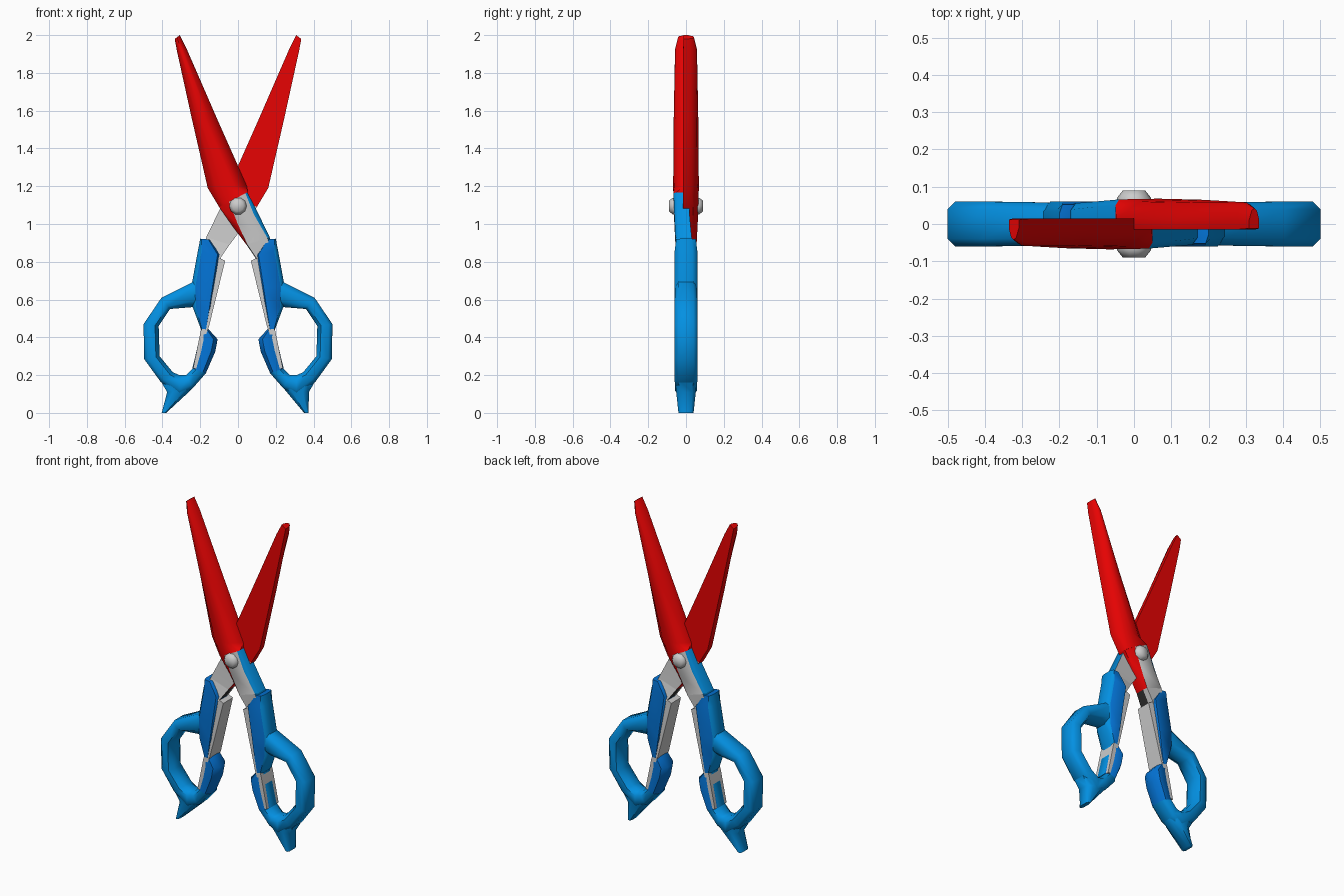
import bpy, bmesh, math

if "Cube" in bpy.data.objects:
    bpy.data.objects.remove(bpy.data.objects["Cube"])


def material(name, rgb):
    m = bpy.data.materials.new(name)
    m.diffuse_color = (*rgb, 1)
    m.use_nodes = True
    m.node_tree.nodes["Principled BSDF"].inputs["Base Color"].default_value = m.diffuse_color
    return m


RED = material("blade_red", (0.82, 0.001, 0.001))
GREY = material("metal_grey", (0.60, 0.60, 0.60))
LIGHT = material("light_blue", (0.001, 0.28, 0.76))
DARK = material("mid_blue", (0.001, 0.17, 0.66))
SHADE = material("dark_grey", (0.03, 0.03, 0.03))

# Cross-sections as (across, depth) fractions
OCT = [(0, .27), (.24, 0), (.75, 0), (1, .17), (1, .83), (.75, 1), (.24, 1), (0, .73)]
GRIP = [(0, .25), (.15, 0), (.84, 0), (1, .22), (1, .78), (.84, 1), (.15, 1), (0, .75)]
SWELL = [(0, .3), (.22, 0), (.72, 0), (1, .22), (1, .78), (.72, 1), (.22, 1), (0, .7)]
BLADE = [(0, .5), (.2, .1), (.45, 0), (.7, .1), (1, .65), (1, 1), (0, 1)]
BLADE_ROOT = [(0, .35), (.15, .17), (.35, 0), (.93, 0), (1, .2), (1, 1), (0, 1)]
BOX = [(0, 0), (1, 0), (1, 1), (0, 1)]


def arm_profile(a, b):
    return [(0, .35), (a, 0), (b, 0), (1, .2), (1, 1), (0, 1)]


def loft(name, sections, profile, mats, sides=None, turn=1):
    """Skin sections (x1, z1, x2, z2, y0, y1[, profile]); sides = material per strip."""
    bm = bmesh.new()
    rings = []
    for s in sections:
        x1, z1, x2, z2, y0, y1 = s[:6]
        prof = s[6] if len(s) > 6 else profile
        rings.append([bm.verts.new((turn * (x1 + (x2 - x1) * u),
                                    turn * (y0 + (y1 - y0) * v),
                                    z1 + (z2 - z1) * u)) for u, v in prof])
    n = len(rings[0])
    for a, b in zip(rings, rings[1:]):
        for i in range(n):
            j = (i + 1) % n
            f = bm.faces.new((a[i], a[j], b[j], b[i]))
            f.material_index = sides[i] if sides else 0
    bm.faces.new(rings[0])
    bm.faces.new(rings[-1])
    bmesh.ops.recalc_face_normals(bm, faces=bm.faces)
    me = bpy.data.meshes.new(name)
    bm.to_mesh(me)
    bm.free()
    for m in mats:
        me.materials.append(m)
    ob = bpy.data.objects.new(name, me)
    bpy.context.collection.objects.link(ob)
    return ob


# Each half is the other turned half a revolution about z
for turn, tag, tail in ((1, "front", 0.362), (-1, "back", 0.392)):
    # blade, from tip to pivot
    loft(tag + "_blade", [
        (-.335, 1.98, -.308, 2.0, -.042, .012),
        (-.324, 1.92, -.273, 1.93, -.058, .015),
        (-.245, 1.56, -.112, 1.56, -.065, .015),
        (-.16, 1.19, .048, 1.20, -.068, .015),
        (-.10, 1.09, .05, 1.168, -.066, .015, BLADE_ROOT)], BLADE, [RED], turn=turn)
    # arm from pivot down to the handle, with a red edge and a blue edge
    upper = [(-.10, 1.09, .05, 1.168, -.066, .015, arm_profile(.35, .93)),
             (-.03, .99, .105, 1.06, -.062, .018, arm_profile(.20, .85)),
             (.045, .89, .168, .93, -.056, .03, arm_profile(.03, .9))]
    loft(tag + "_arm", upper, None, [GREY, RED, LIGHT], [1, 0, 2, 2, 0, 1], turn)
    # root of the arm inside the handle
    loft(tag + "_arm_root", [upper[-1],
         (.10, .81, .18, .86, -.05, .05, arm_profile(.03, .95))],
         None, [GREY, SHADE, LIGHT], [0, 0, 2, 2, 0, 1], turn)
    # grip beside the finger loop
    loft(tag + "_grip", [
        (.15, .918, .20, .922, -.052, .052),
        (.09, .835, .212, .86, -.06, .06),
        (.118, .65, .245, .68, -.06, .06),
        (.135, .56, .24, .56, -.06, .06),
        (.165, .44, .195, .44, -.056, .056)],
        GRIP, [DARK, LIGHT], [0, 0, 1, 1, 1, 0, 0, 0], turn)
    # grey strip along the inner side of the grip and loop
    loft(tag + "_grip_strip", [
        (.068, .805, .106, .825, -.047, .047),
        (.153, .46, .184, .47, -.055, .055),
        (.167, .42, .198, .43, -.057, .057),
        (.214, .235, .238, .235, -.057, .057)], BOX, [GREY], turn=turn)
    # finger loop, hole edge to outer edge
    loft(tag + "_finger_loop", [
        (.20, .565, .21, .72, -.055, .055),
        (.24, .56, .245, .69, -.058, .058),
        (.36, .55, .405, .61, -.06, .06),
        (.42, .46, .50, .47, -.06, .06),
        (.415, .30, .497, .285, -.06, .06),
        (.345, .215, .41, .165, -.06, .06),
        (.31, .20, .31, .09, -.058, .058),
        (.275, .20, .24, .13, -.058, .058),
        (.24, .235, .17, .21, -.058, .058)], OCT, [LIGHT], turn=turn)
    # swelling on the lower inner side of the loop
    loft(tag + "_loop_swell", [
        (.17, .21, .242, .235, -.058, .058),
        (.12, .325, .219, .33, -.06, .06),
        (.108, .39, .206, .39, -.06, .06),
        (.158, .445, .196, .44, -.054, .054)],
        SWELL, [DARK, LIGHT], [0, 0, 0, 1, 0, 0, 0, 0], turn)
    # pointed tail at the bottom
    loft(tag + "_tail", [
        (.215, .16, .41, .17, -.056, .056),
        (.25, .12, .375, .11, -.052, .052),
        (tail - .012, 0, tail + .012, 0, -.04, .04)], OCT, [LIGHT], turn=turn)

# pivot screw through both halves
bm = bmesh.new()
rings = []
for y, r in ((-.09, .03), (-.07, .046), (.07, .046), (.09, .03)):
    rings.append([bm.verts.new((r * math.cos(k * math.pi / 5), y,
                                1.095 + r * math.sin(k * math.pi / 5)))
                  for k in range(10)])
for a, b in zip(rings, rings[1:]):
    for i in range(10):
        j = (i + 1) % 10
        bm.faces.new((a[i], a[j], b[j], b[i]))
bm.faces.new(rings[0])
bm.faces.new(rings[-1])
bmesh.ops.recalc_face_normals(bm, faces=bm.faces)
me = bpy.data.meshes.new("pivot_screw")
bm.to_mesh(me)
bm.free()
me.materials.append(GREY)
bpy.context.collection.objects.link(bpy.data.objects.new("pivot_screw", me))

# soften the shallow edges
for ob in bpy.context.collection.objects:
    ob.select_set(True)
    bpy.context.view_layer.objects.active = ob
bpy.ops.object.shade_smooth_by_angle(angle=math.radians(55))
